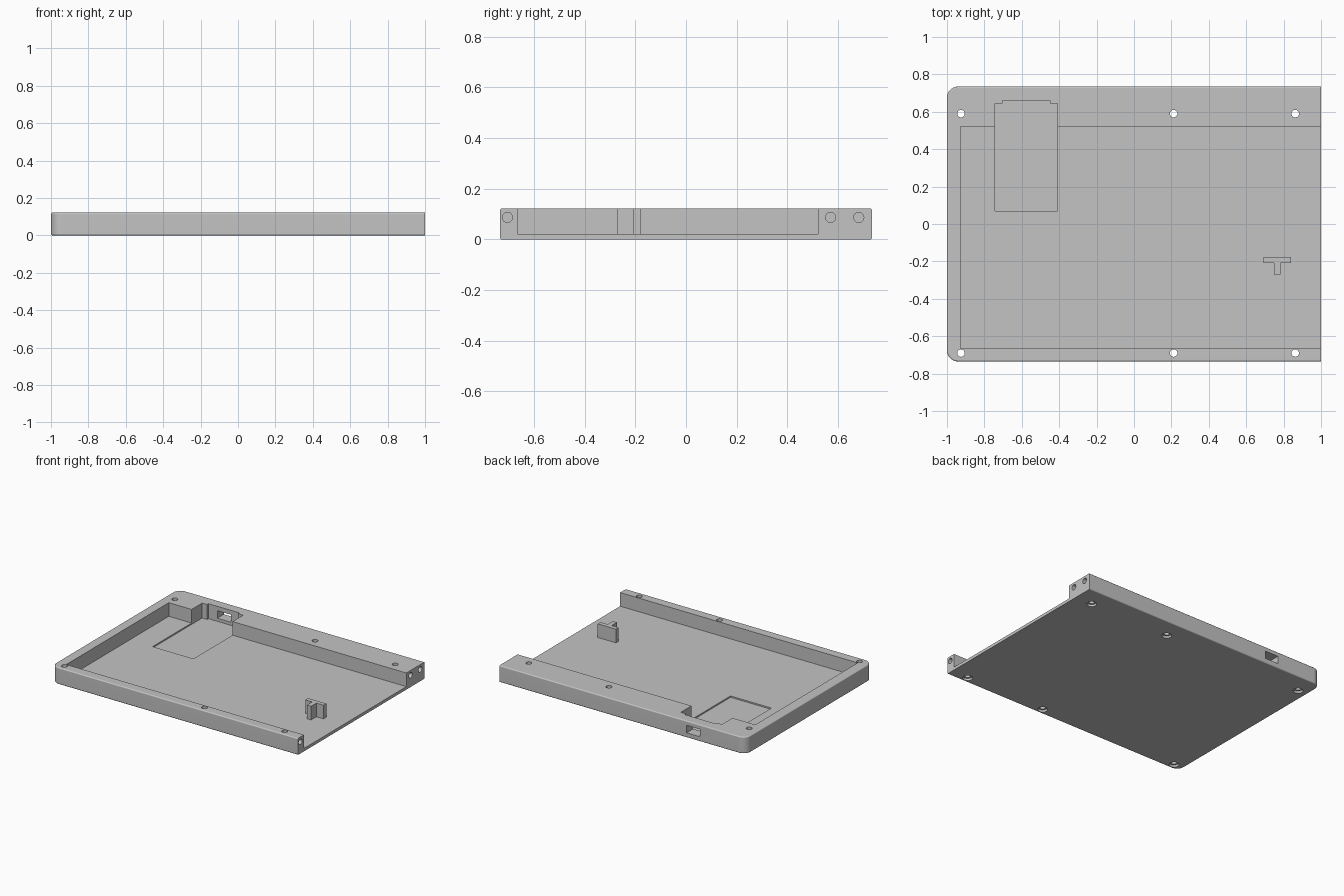
import bpy, bmesh
from math import pi, sin, cos
from mathutils import Matrix, Vector

cube = bpy.data.objects.get("Cube")
if cube:
    bpy.data.objects.remove(cube, do_unlink=True)

DEPTH, HEIGHT, FLOOR = 0.735, 0.122, 0.022   # half depth, rim height, floor level

grey = bpy.data.materials.new("Matte grey")
grey.use_nodes = True
grey.diffuse_color = (0.55, 0.55, 0.55, 1)
grey.node_tree.nodes["Principled BSDF"].inputs["Base Color"].default_value = (0.55, 0.55, 0.55, 1)


def make_object(name, bm):
    bmesh.ops.recalc_face_normals(bm, faces=bm.faces)
    mesh = bpy.data.meshes.new(name)
    bm.to_mesh(mesh)
    bm.free()
    mesh.materials.append(grey)
    obj = bpy.data.objects.new(name, mesh)
    bpy.context.collection.objects.link(obj)
    return obj


def prism(points, z0, z1):
    """Extrude a flat outline from z0 to z1."""
    bm = bmesh.new()
    base = bm.faces.new([bm.verts.new((x, y, z0)) for x, y in points])
    top = bmesh.ops.extrude_face_region(bm, geom=[base])["geom"]
    verts = [v for v in top if isinstance(v, bmesh.types.BMVert)]
    bmesh.ops.translate(bm, verts=verts, vec=(0, 0, z1 - z0))
    return bm


def box(x0, x1, y0, y1, z0, z1):
    return prism([(x0, y0), (x1, y0), (x1, y1), (x0, y1)], z0, z1)


def rod(centre, radius, length, axis="Z"):
    bm = bmesh.new()
    turn = Matrix.Rotation(pi / 2, 4, "Y") if axis == "X" else Matrix()
    bmesh.ops.create_cone(bm, cap_ends=True, segments=32, radius1=radius, radius2=radius,
                          depth=length, matrix=Matrix.Translation(Vector(centre)) @ turn)
    return bm


def cut(target, bm):
    """Subtract a solid from the target and discard the cutter."""
    cutter = make_object("cutter", bm)
    cutter.hide_render = True
    mod = target.modifiers.new("cut", "BOOLEAN")
    mod.operation, mod.solver, mod.object = "DIFFERENCE", "EXACT", cutter
    graph = bpy.context.evaluated_depsgraph_get()
    mesh = bpy.data.meshes.new_from_object(target.evaluated_get(graph))
    target.modifiers.clear()
    target.data = mesh
    bpy.data.objects.remove(cutter, do_unlink=True)


# Tray block: square at the open end, rounded corners at the closed end
radius, steps = 0.06, 10
outline = [(1, -DEPTH), (1, DEPTH)]
for side, start in ((1, pi / 2), (-1, pi)):
    for i in range(steps + 1):
        a = start + i / steps * pi / 2
        outline.append((-1 + radius + radius * cos(a), side * (DEPTH - radius) + radius * sin(a)))
bm = prism(outline, 0, HEIGHT)
rim = [e for e in bm.edges
       if abs(e.verts[0].co.z - e.verts[1].co.z) < 1e-5
       and not all(v.co.x > 0.999 for v in e.verts)]
bmesh.ops.bevel(bm, geom=rim, offset=0.008, segments=3, profile=0.5, affect="EDGES")
tray = make_object("tray", bm)

# Main cavity, open at the +x end
cut(tray, box(-0.927, 1.1, -0.665, 0.522, FLOOR, 0.3))

# Sunken bay reaching into the back wall, with a narrower step and a port slot
cut(tray, box(-0.742, -0.41, 0.07, 0.645, 0.012, 0.3))
cut(tray, box(-0.703, -0.45, 0.6, 0.66, 0.012, 0.3))
cut(tray, box(-0.63, -0.52, 0.63, 0.9, 0.035, 0.09))

# Vertical screw holes with counterbores underneath
for x in (-0.925, 0.212, 0.862):
    for y in (-0.69, 0.59):
        cut(tray, rod((x, y, 0.06), 0.02, 0.4))
        cut(tray, rod((x, y, 0), 0.033, 0.032))

# Joining holes in the open end
for y in (-0.705, 0.571, 0.682):
    cut(tray, rod((1, y, 0.087), 0.02, 0.16, "X"))

# T-shaped post standing on the floor
bar, stem, back, mid, front = (0.692, 0.84), (0.748, 0.782), -0.177, -0.209, -0.27
post = make_object("t_post", prism(
    [(bar[0], back), (bar[0], mid), (stem[0], mid), (stem[0], front),
     (stem[1], front), (stem[1], mid), (bar[1], mid), (bar[1], back)],
    FLOOR - 0.004, HEIGHT))

# Smooth rounded edges, keep flat areas flat
bpy.ops.object.select_all(action="DESELECT")
tray.select_set(True)
bpy.context.view_layer.objects.active = tray
bpy.ops.object.shade_smooth_by_angle(angle=0.6)
weighted = tray.modifiers.new("Weighted normals", "WEIGHTED_NORMAL")
weighted.keep_sharp = True
